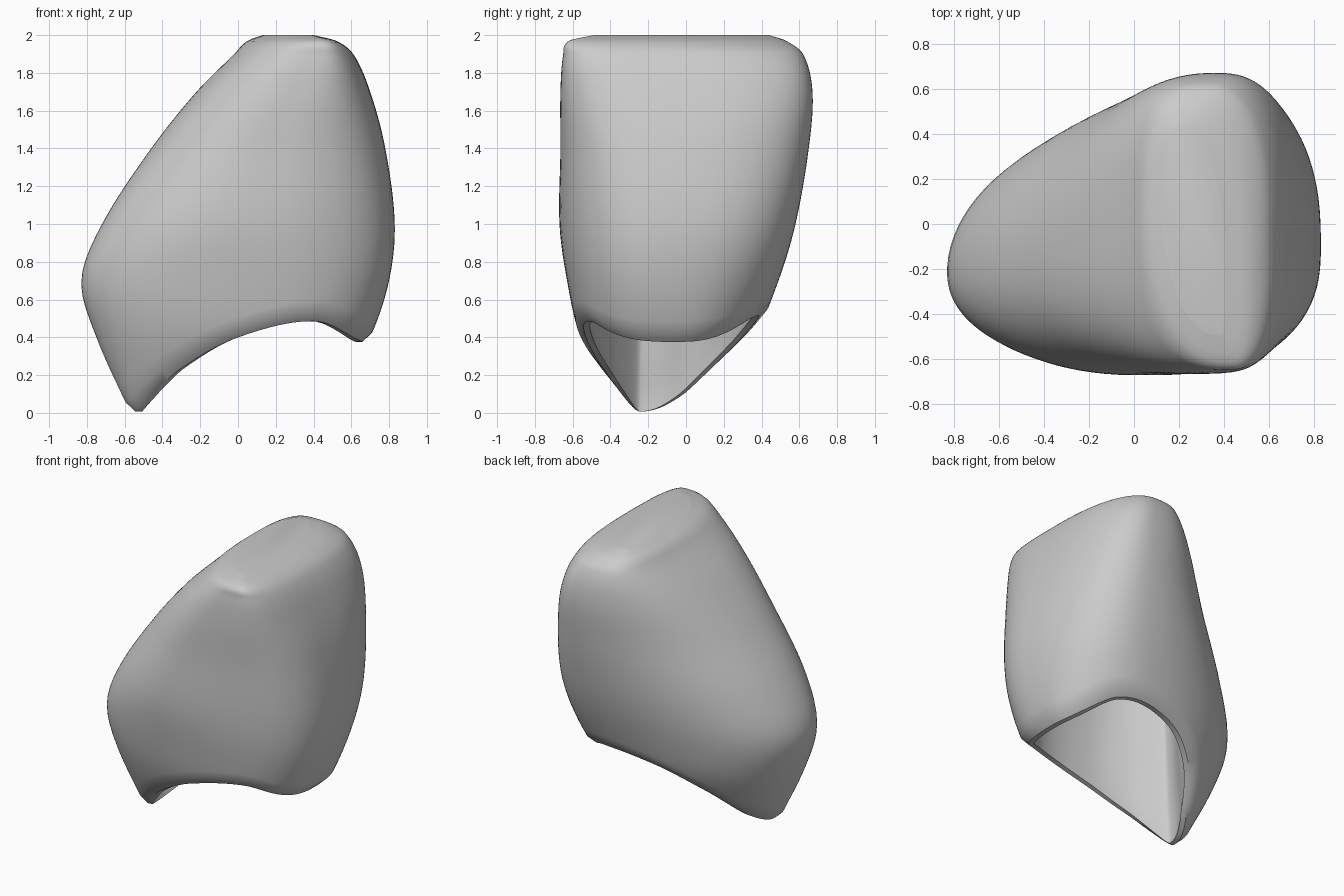
import bpy, bmesh, math

cube = bpy.data.objects.get("Cube")
if cube:
    bpy.data.objects.remove(cube)

# Cross-sections: z, then left x,y / right x,y / front x,y / back x,y,
# then roundness of the corners front left, back left, back right, front right
LEVELS = [
    (0.00, -.57, -.24, .48, -.05, .00, -.38, .05, .08, 1.0, .95, 1.0, .75),
    (0.40, -.75, -.24, .70, -.05, .00, -.56, .15, .36, .95, .95, .92, .75),
    (0.70, -.83, -.21, .80, -.10, .00, -.63, .25, .49, .90, 1.02, .82, .78),
    (1.00, -.72, -.20, .83, -.10, .00, -.67, .30, .58, .90, 1.03, .77, .78),
    (1.40, -.46, -.15, .78, -.08, .15, -.665, .35, .65, .87, 1.0, .76, .72),
    (1.70, -.22, -.08, .70, -.05, .30, -.665, .36, .67, .82, .86, .75, .65),
    (1.90, -.02, .00, .61, -.10, .39, -.65, .31, .62, .83, .70, .78, .60),
    (1.97, .05, .08, .52, -.20, .42, -.62, .25, .53, .90, .67, .85, .60),
    (2.00, .13, .10, .40, -.20, .38, -.49, .21, .44, .95, .70, .95, .65),
]
# Height of the open lower edge along x
MARGIN = [(-.56, 0), (-.45, .11), (-.3, .24), (0, .4), (.42, .485), (.67, .375)]
SIDES, OUTER_ROWS, INNER_ROWS = 96, 44, 30
TOP, CAVITY_TOP, WALL, RIM = 2.0, 1.6, .2, .065
AXIS_X, AXIS_Y = .18, -.05


def smooth_lookup(table, t):
    """Cubic interpolation of table rows keyed by their first value."""
    t = min(max(t, table[0][0]), table[-1][0])
    last = len(table) - 1
    i = next(k for k in range(last) if t <= table[k + 1][0])
    a, b = table[i], table[i + 1]
    before, after = table[max(i - 1, 0)], table[min(i + 2, last)]
    h = b[0] - a[0]
    s = (t - a[0]) / h
    out = []
    for k in range(1, len(a)):
        ma = (b[k] - before[k]) / (b[0] - before[0]) * h
        mb = (after[k] - a[k]) / (after[0] - a[0]) * h
        d = b[k] - a[k]
        out.append(a[k] + s * (ma + s * (3 * d - 2 * ma - mb + s * (ma + mb - 2 * d))))
    return out


def section_point(z, angle, inset=0.0):
    """Point on the rounded triangular outline at height z."""
    lx, ly, rx, ry, fx, fy, bx, by, k_fl, k_bl, k_br, k_fr = smooth_lookup(LEVELS, z)
    c, s = math.cos(angle), math.sin(angle)
    side_x, side_y = (rx - inset, ry) if c >= 0 else (lx + inset, ly)
    end_x, end_y = (bx, by - inset) if s >= 0 else (fx, fy + inset)
    if s >= 0:
        k = k_br if c >= 0 else k_bl
    else:
        k = k_fr if c >= 0 else k_fl
    x = end_x + (side_x - end_x) * abs(c) ** k
    y = side_y + (end_y - side_y) * abs(s) ** k
    return x, y, z


def margin_height(angle):
    z = 0.3
    for _ in range(30):
        x, y, _z = section_point(z, angle, .02)
        target = smooth_lookup(MARGIN, x)[0] + max(0, y) * (.2 - .35 * x)
        z += (target - z) * .5
    return z


def cavity_point(t, angle, margin):
    """Inner wall: tapers up from the thin rim, kept a wall's width inside the crown."""
    z = margin + (CAVITY_TOP - margin) * t
    wall = RIM + (WALL - RIM) * min(1, t / .45)
    ex, ey, _z = section_point(margin, angle, RIM)
    wx, wy, _z = section_point(z, angle, wall)
    taper = 1 - .12 * t
    tx, ty = (ex - AXIS_X) * taper, (ey - AXIS_Y) * taper
    wx, wy = wx - AXIS_X, wy - AXIS_Y
    # Blend softly towards whichever lies nearer the axis
    w = 1 / (1 + math.exp(40 * (math.hypot(wx, wy) - math.hypot(tx, ty))))
    pinch = math.sqrt(max(.02, 1 - t ** 7))
    return (AXIS_X + (tx + (wx - tx) * w) * pinch,
            AXIS_Y + (ty + (wy - ty) * w) * pinch, z)


angles = [2 * math.pi * (i + .5) / SIDES for i in range(SIDES)]
columns = [(a, margin_height(a)) for a in angles]

# Inside of the hollow, from its closed end down to the edge
rings = [[cavity_point(1 - j / INNER_ROWS, a, m) for a, m in columns]
         for j in range(INNER_ROWS)]

# Thin rim and the bevelled band above it
for inset in (RIM, .03):
    rings.append([section_point(m, a, inset) for a, m in columns])

# Outer surface, with rows closer together towards the top
for j in range(OUTER_ROWS + 1):
    t = 1 - (1 - j / OUTER_ROWS) ** 1.7
    rings.append([section_point(m + .05 + (TOP - m - .05) * t, a) for a, m in columns])

bm = bmesh.new()
verts = [[bm.verts.new(p) for p in ring] for ring in rings]
for low, high in zip(verts, verts[1:]):
    for i in range(SIDES):
        n = (i + 1) % SIDES
        bm.faces.new((low[i], low[n], high[n], high[i]))
bm.faces.new(verts[-1])
bm.faces.new(list(reversed(verts[0])))
bmesh.ops.recalc_face_normals(bm, faces=bm.faces)

mesh = bpy.data.meshes.new("tooth_crown")
bm.to_mesh(mesh)
bm.free()
crown = bpy.data.objects.new("tooth_crown", mesh)
bpy.context.collection.objects.link(crown)

# Single plain colour
grey = bpy.data.materials.new("light_grey")
grey.use_nodes = True
colour = (.6, .6, .6, 1)
grey.diffuse_color = colour
grey.node_tree.nodes["Principled BSDF"].inputs["Base Color"].default_value = colour
mesh.materials.append(grey)

bpy.context.view_layer.objects.active = crown
crown.select_set(True)
bpy.ops.object.shade_smooth_by_angle(angle=math.radians(35))
